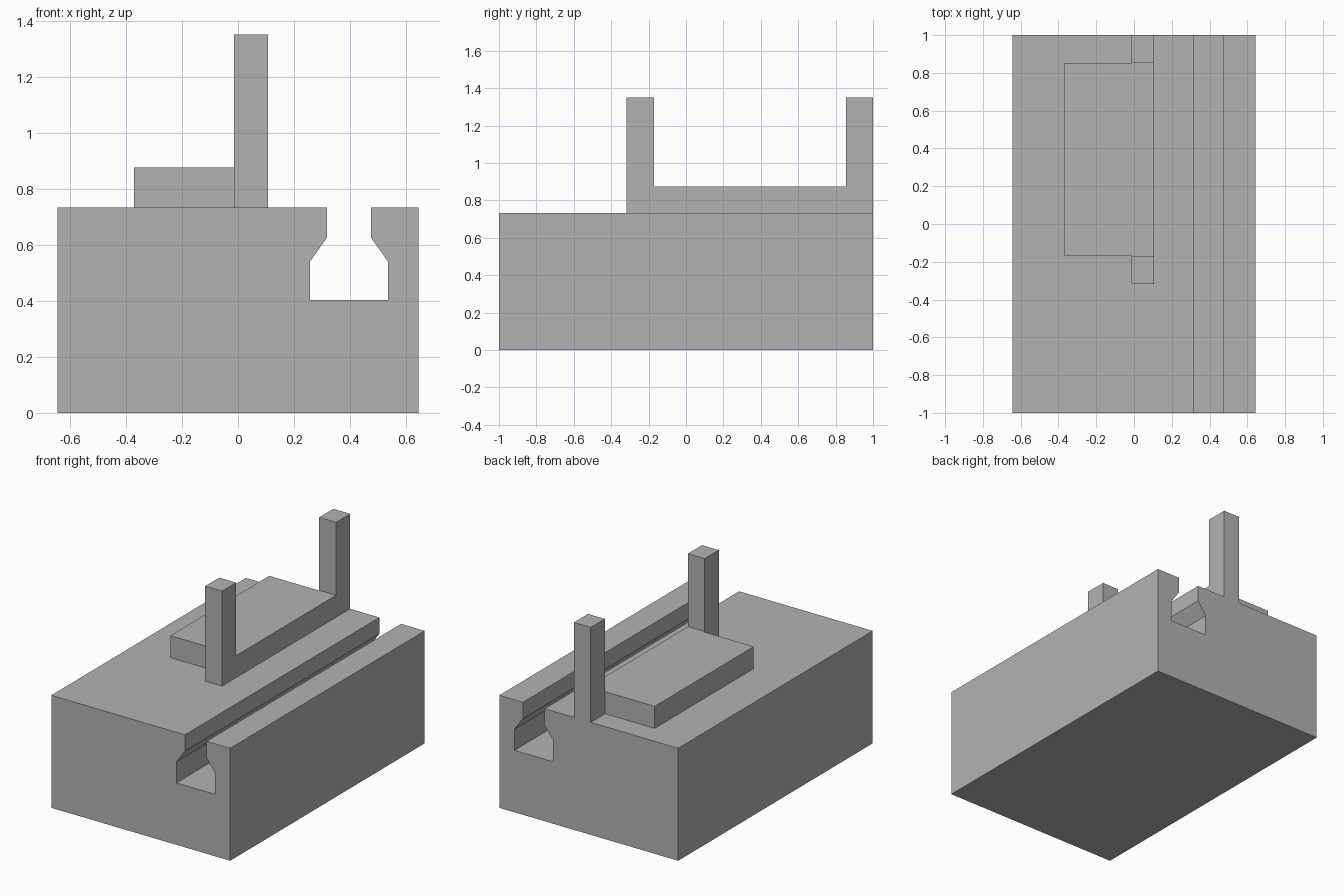
import bpy
import bmesh
from mathutils import Vector

cube = bpy.data.objects.get("Cube")
if cube:
    bpy.data.objects.remove(cube, do_unlink=True)

grey = bpy.data.materials.new("plain_grey")
grey.use_nodes = True
grey.diffuse_color = (0.45, 0.45, 0.45, 1)
grey.node_tree.nodes["Principled BSDF"].inputs["Base Color"].default_value = grey.diffuse_color


def extrude_profile(name, points, sweep):
    """Make a flat-shaded solid by sweeping a closed outline along a vector."""
    bm = bmesh.new()
    face = bm.faces.new([bm.verts.new(p) for p in points])
    swept = bmesh.ops.extrude_face_region(bm, geom=[face])
    verts = [g for g in swept["geom"] if isinstance(g, bmesh.types.BMVert)]
    bmesh.ops.translate(bm, verts=verts, vec=Vector(sweep))
    bmesh.ops.recalc_face_normals(bm, faces=bm.faces)
    mesh = bpy.data.meshes.new(name)
    bm.to_mesh(mesh)
    bm.free()
    mesh.materials.append(grey)
    obj = bpy.data.objects.new(name, mesh)
    bpy.context.collection.objects.link(obj)
    return obj


HALF_WIDTH, TOP, PAD_TOP, POST_TOP = 0.644, 0.732, 0.875, 1.35
FRAME_LEFT, FRAME_RIGHT = 0.107, -0.014

# Block with a lengthwise undercut slot, open at both ends
slot_centre = 0.396
slot_half = [(0.078, TOP), (0.078, 0.626), (0.139, 0.54), (0.139, 0.403)]
slot = [(slot_centre - w, z) for w, z in slot_half]
slot += [(slot_centre + w, z) for w, z in reversed(slot_half)]
outline = [(-HALF_WIDTH, 0), (-HALF_WIDTH, TOP)] + slot + [(HALF_WIDTH, TOP), (HALF_WIDTH, 0)]
extrude_profile("slotted_block", [(x, -1, z) for x, z in outline], (0, 2, 0))

# U-shaped frame: two upright posts joined by a low rail
front, front_inner, back_inner, back = -0.317, -0.172, 0.855, 1.0
outline = [(front, TOP), (front, POST_TOP), (front_inner, POST_TOP), (front_inner, PAD_TOP),
           (back_inner, PAD_TOP), (back_inner, POST_TOP), (back, POST_TOP), (back, TOP)]
extrude_profile("post_frame", [(FRAME_RIGHT, y, z) for y, z in outline],
                (FRAME_LEFT - FRAME_RIGHT, 0, 0))

# Raised pad level with the rail
pad_right, pad_front, pad_back = -0.371, -0.166, 0.852
outline = [(pad_right, TOP), (pad_right, PAD_TOP), (FRAME_RIGHT, PAD_TOP), (FRAME_RIGHT, TOP)]
extrude_profile("raised_pad", [(x, pad_front, z) for x, z in outline],
                (0, pad_back - pad_front, 0))
